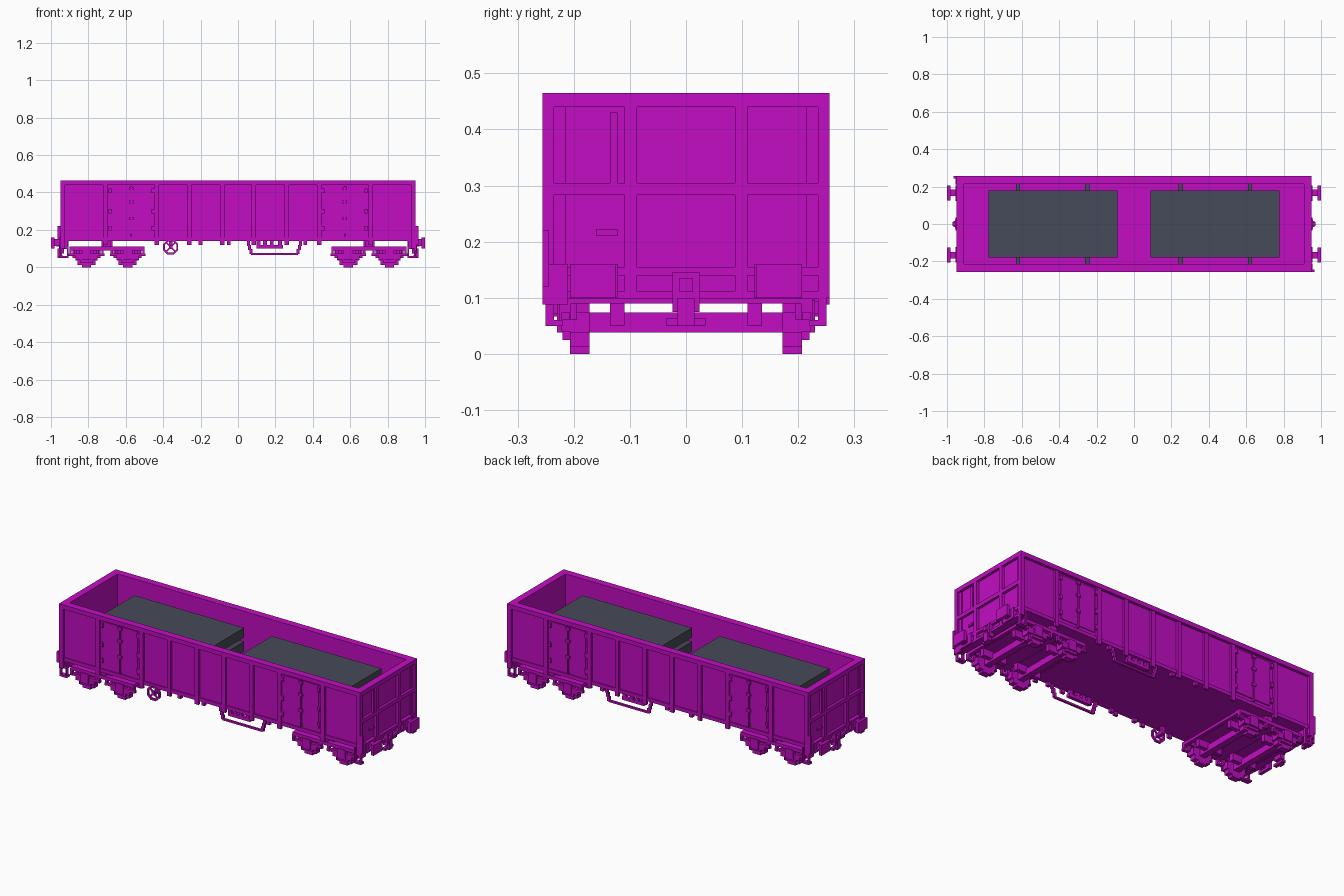
import bpy, bmesh, math
from mathutils import Matrix, Vector

old = bpy.data.objects.get("Cube")
if old:
    bpy.data.objects.remove(old)


def material(name, rgb):
    m = bpy.data.materials.new(name)
    m.use_nodes = True
    m.diffuse_color = (*rgb, 1)
    m.node_tree.nodes["Principled BSDF"].inputs["Base Color"].default_value = (*rgb, 1)
    return m


MAGENTA = material("magenta paint", (.54, .004, .54))
GREY = material("slate grey", (.062, .07, .1))
BOTH = (-1, 1)


class Part:
    """Collects boxes, then becomes one named object."""

    def __init__(self, name, mat=MAGENTA):
        self.name, self.mat, self.bm = name, mat, bmesh.new()

    def box(self, x, y, z, transform=Matrix()):
        # x, y and z are (low, high) pairs
        size = [abs(b - a) for a, b in (x, y, z)]
        mid = Vector([(a + b) / 2 for a, b in (x, y, z)])
        bmesh.ops.create_cube(self.bm, size=1, matrix=transform @ Matrix.Translation(mid)
                              @ Matrix.Diagonal((*size, 1)))
        return self

    def both_sides(self, x, y, z):
        for s in BOTH:
            self.box(x, (s * y[0], s * y[1]), z)
        return self

    def both_ends(self, x, y, z):
        for s in BOTH:
            self.box((s * x[0], s * x[1]), y, z)
        return self

    def corners(self, x, y, z):
        for s in BOTH:
            self.both_sides((s * x[0], s * x[1]), y, z)
        return self

    def diagonal(self, x, y, z):
        # the same box at two opposite corners
        for s in BOTH:
            self.box([s * v for v in x], [s * v for v in y], z)
        return self

    def done(self):
        bmesh.ops.recalc_face_normals(self.bm, faces=self.bm.faces)
        me = bpy.data.meshes.new(self.name)
        self.bm.to_mesh(me)
        self.bm.free()
        me.materials.append(self.mat)
        ob = bpy.data.objects.new(self.name, me)
        bpy.context.collection.objects.link(ob)


def around(c, half):
    return (c - half, c + half)


L, W, TOP, FLOOR = .95, .256, .465, .14
ACROSS = (-W, W)

# open body
Part("floor").box((-L, L), around(0, .24), (FLOOR, .155)).done()
Part("side_walls").both_sides((-L + .01, L - .01), (.215, .24), (FLOOR, TOP - .02)).done()
Part("end_walls").both_ends((.91, .935), around(0, .24), (.1, TOP - .02)).done()
rim = Part("top_rim")
rim.both_sides((-L, L), (.215, W), (.44, TOP))
rim.both_ends((.91, L), ACROSS, (.44, TOP)).done()

# side posts, with stubs below the sill
posts = Part("side_posts")
for x in (.085, .26, .435, .71):
    for s in BOTH:
        posts.both_sides(around(s * x, .012), (.238, .252), (.12, .445))
posts.corners((.925, L), (.235, W), (.1, .445))
posts.done()
Part("side_sills").both_sides((-L, L), (.238, .247), (FLOOR, .16)).done()

# double doors with hinges and bolts
doors, bolts = Part("side_doors"), Part("door_hinges")
for c in (-.57, .57):
    for leaf in BOTH:
        doors.both_sides(around(c + leaf * .056, .053), (.238, .245), (.18, .43))
        for z in (.21, .3, .41):
            bolts.both_sides(around(c + leaf * .115, .008), (.24, .254), around(z, .012))
    bolts.both_sides(around(c, .004), (.24, .252), (.165, .435))
    for z in (.26, .35, .42):
        bolts.both_sides(around(c, .012), (.24, .254), around(z, .008))
doors.done()
bolts.done()

# end wall framing
ends = Part("end_frames")
ends.both_ends((.93, L), ACROSS, (.283, .305))
ends.corners((.93, L), (.087, .11), (.11, .445))
ends.corners((.93, L), (.243, W), (.1, .445))
ends.both_ends((.91, L), around(0, .245), (.098, .112))
ends.done()
grips = Part("end_grips")
grips.diagonal((.93, .948), (-.135, -.122), (.305, .43))
grips.diagonal((.93, .945), (-.16, -.122), (.21, .222))
grips.done()

# buffers and couplers
buffers = Part("buffers")
buffers.corners((.93, .955), (.122, .207), (.1, .16))
buffers.corners((.95, .985), (.15, .185), (.113, .15))
buffers.corners((.982, 1), (.125, .207), (.1, .16))
buffers.done()
hooks = Part("couplers")
hooks.both_ends((.93, .958), around(0, .024), (.075, .146))
hooks.both_ends((.95, .97), around(0, .012), (.11, .135))
hooks.both_ends((.945, .965), around(0, .015), (.05, .1))
hooks.both_ends((.935, .955), around(0, .035), (.05, .064))
hooks.done()

# corner steps and hand rails
steps = Part("corner_steps")
steps.corners((.905, .95), (.22, .25), (.05, .06))
for x in (.905, .942):
    steps.corners((x, x + .008), (.235, .25), (.05, FLOOR))
steps.diagonal((.94, .955), (-W, -.21), (.088, .16))
steps.diagonal((.945, .965), (-W, -.244), (.12, .22))
steps.done()

# bogies: wheels, axles, side frames and springs
wheels, axles = Part("wheels"), Part("axles")
frames, springs = Part("bogie_frames"), Part("bogie_springs")
for bogie in (-.7, .7):
    for axle in BOTH:
        x = bogie + axle * .11
        for half, low, high in ((.025, 0, .013), (.048, .013, .037),
                                (.058, .037, .075), (.04, .075, .098)):
            wheels.both_sides(around(x, half), (.172, .207), (low, high))
        axles.box(around(x, .018), around(0, .2), (.038, .074))
        # axle box with stepped leaf spring
        springs.both_sides(around(x, .025), (.2, .23), (.038, .095))
        springs.both_sides(around(x, .095), (.207, .222), (.06, .074))
        springs.both_sides(around(x, .06), (.207, .222), (.04, .062))
        springs.both_sides(around(x, .035), (.207, .22), (.025, .042))
        for s in BOTH:
            springs.both_sides(around(x + s * .085, .006), (.205, .225), (.06, .1))
            frames.both_sides(around(x + s * .06, .008), (.195, .21), (.06, .105))
    frames.both_sides(around(bogie, .2), (.185, .225), (.09, .11))
    frames.box(around(bogie, .05), around(0, .2), (.09, .112))
    frames.box(around(bogie, .03), around(0, .06), (.105, FLOOR))
    for s in BOTH:
        frames.box(around(bogie + s * .19, .01), around(0, .2), (.09, .106))
        frames.both_sides(around(bogie + s * .11, .075), (.11, .135), (.05, .09))
    # side bearers between bogie and floor
    frames.both_sides(around(bogie, .018), (.185, .215), (.105, FLOOR))
for part in (wheels, axles, frames, springs):
    part.done()

# hanging frames and gear boxes under the middle of both sides
gear = Part("under_frame_gear")
gear.both_sides((.07, .32), (.228, .24), (.067, .077))
for x, lean in ((.07, -.3), (.32, .3)):
    for z in (.075, .097, .119):
        gear.both_sides(around(x + lean * (z - .07), .008), (.228, .24), (z - .004, z + .022))
gear.both_sides((.1, .24), (.215, .235), (.1, .118))
for x in (.11, .145, .18, .225):
    gear.both_sides(around(x, .01), (.215, .235), (.1, FLOOR))
for x in (-.2, -.05, .36):
    gear.both_sides(around(x, .01), (.225, .245), (.12, FLOOR))
gear.done()

# hand brake wheel built from a ring of blocks
brake = Part("brake_wheel")
for i in range(8):
    turn = Matrix.Translation((-.36, 0, .108)) @ Matrix.Rotation(i * math.pi / 4, 4, "Y")
    brake.box(around(0, .016), (-.25, -.238), (.03, .04), turn)
    if i % 2:
        brake.box(around(0, .004), (-.248, -.24), (0, .033), turn)
brake.box(around(-.36, .01), (-.252, -.2), around(.108, .01))
brake.box(around(-.36, .01), (-.215, -.2), (.1, FLOOR)).done()

# stacked cargo slabs separated by cross battens
slabs, battens = Part("cargo_slabs", GREY), Part("cargo_battens", GREY)
for s in BOTH:
    for low in (.18, .258, .336):
        slabs.box((s * .0875, s * .778), around(0, .18), (low, low + .055))
        for x in (.25, .62):
            battens.box(around(s * x, .011), around(0, .215), (low - .025, low + .002))
slabs.done()
battens.done()
